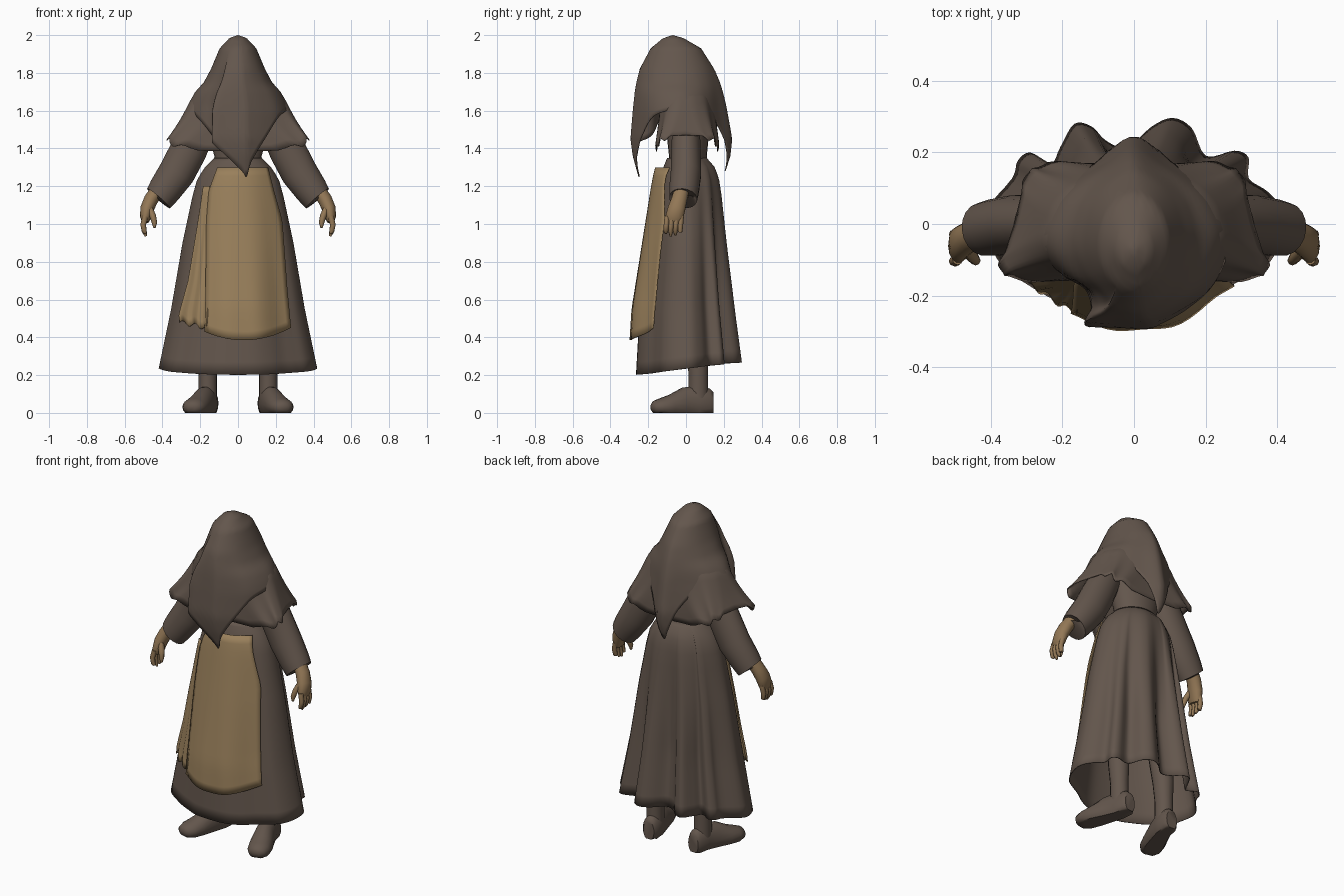
import bpy, bmesh, math
from mathutils import Vector

def material(name, rgb):
    m = bpy.data.materials.new(name)
    m.diffuse_color = (*rgb, 1)
    return m

CLOTH = material("dark brown cloth", (0.125, 0.093, 0.073))
LINEN = material("tan linen", (0.32, 0.215, 0.105))
SKIN = material("tan skin", (0.29, 0.185, 0.092))

def lerp_table(table, z):
    """Interpolate rows (z, a, b, ...) ordered from high z to low z."""
    if z >= table[0][0]:
        return table[0][1:]
    for p, q in zip(table, table[1:]):
        if z >= q[0]:
            f = (p[0] - z) / (p[0] - q[0])
            return [u + (v - u) * f for u, v in zip(p[1:], q[1:])]
    return table[-1][1:]

def spow(v, e):
    return math.copysign(abs(v) ** e, v)

def closed_curve(pts, steps):
    """Smooth closed curve through points of any dimension."""
    out, n = [], len(pts)
    for i in range(n):
        a, b, c, d = (pts[(i + k) % n] for k in (-1, 0, 1, 2))
        for s in range(steps):
            t = s / steps
            out.append([q + .5 * t * (r - p + t * (2 * p - 5 * q + 4 * r - w + t * (3 * (q - r) + w - p)))
                        for p, q, r, w in zip(a, b, c, d)])
    return out

def sheet(name, rows, mat, closed=True, cap=False, thick=0.0):
    """Skin rows of points, as a ring loft or as an open panel."""
    bm = bmesh.new()
    grid = [[bm.verts.new(p) for p in row] for row in rows]
    n = len(rows[0])
    for r in range(len(rows) - 1):
        for i in range(n if closed else n - 1):
            j = (i + 1) % n
            bm.faces.new((grid[r][i], grid[r + 1][i], grid[r + 1][j], grid[r][j]))
    if cap:
        bm.faces.new(grid[0])
        bm.faces.new(grid[-1])
    bmesh.ops.remove_doubles(bm, verts=bm.verts, dist=0.0004)
    if cap:
        bmesh.ops.recalc_face_normals(bm, faces=bm.faces)
    me = bpy.data.meshes.new(name)
    bm.to_mesh(me)
    bm.free()
    me.materials.append(mat)
    for p in me.polygons:
        p.use_smooth = True
    me.set_sharp_from_angle(angle=math.radians(50))
    ob = bpy.data.objects.new(name, me)
    bpy.context.collection.objects.link(ob)
    if thick:
        s = ob.modifiers.new("thickness", 'SOLIDIFY')
        s.thickness = thick
        s.offset = -1

def tube(name, path, mat, side=1, ref=(0, 1, 0), n=14):
    """Sweep an ellipse along (x, y, z, radius_a, radius_b) stations."""
    pts = [Vector(p[:3]) for p in path]
    rows = []
    for k, p in enumerate(path):
        d = (pts[min(k + 1, len(pts) - 1)] - pts[max(k - 1, 0)]).normalized()
        b = Vector(ref)
        b = (b - d * b.dot(d)).normalized()
        a = b.cross(d)
        ring = [pts[k] + a * (math.cos(math.tau * i / n) * p[3])
                + b * (math.sin(math.tau * i / n) * p[4]) for i in range(n)]
        rows.append([(v.x * side, v.y, max(v.z, 0.0)) for v in ring])
    sheet(name, rows, mat, cap=True)

# Skirt: z, half width, front depth, back depth, and the folded hem outline
SKIRT = [(1.35, .125, .10, .11), (1.30, .175, .12, .155), (1.24, .215, .135, .178),
         (1.15, .24, .15, .192), (0.90, .293, .19, .218), (0.55, .352, .245, .258),
         (0.20, .425, .265, .305)]
HEM = [(.42, .03), (.38, .09), (.325, .13), (.325, .19), (.285, .21), (.205, .195), (.165, .275),
       (.11, .305), (.05, .28), (-.02, .22), (-.08, .24), (-.12, .28), (-.17, .288), (-.21, .22),
       (-.235, .175), (-.295, .205), (-.33, .18), (-.345, .13), (-.42, .03), (-.40, -.06),
       (-.36, -.125), (-.30, -.165), (-.24, -.2), (-.17, -.23), (-.1, -.255), (0, -.262),
       (.1, -.255), (.18, -.225), (.25, -.18), (.31, -.15), (.37, -.115), (.41, -.05)]
hem_curve = closed_curve(HEM, 4)
rows = []
for r in range(23):
    u = (r / 22) ** 1.3
    row = []
    for x, y in hem_curve:
        nx, ny = x / .42, y / (.305 if y > 0 else .262)
        t = math.atan2(ny, nx)
        z = 1.35 + (.235 + .033 * math.sin(t) - 1.35) * u
        w, f, b = lerp_table(SKIRT, z)
        k = min(1, (1.36 - z) / .75)
        nx, ny = nx * k + math.cos(t) * (1 - k), ny * k + math.sin(t) * (1 - k)
        row.append((w * nx, (b if ny > 0 else f) * ny, z))
    rows.append(row)
sheet("skirt", rows, CLOTH, thick=.005)

# Apron panels: z, left x, right x
MAIN = [(1.30, -.11, .16), (1.18, -.155, .19), (1.02, -.168, .235), (.65, -.172, .262),
        (.38, -.178, .288)]
SIDE = [(1.2, -.185, -.15), (1.0, -.215, -.15), (.7, -.265, -.155), (.52, -.315, -.16),
        (.42, -.30, -.17)]
front = sorted([(x / .42, y / .262) for x, y in hem_curve if y < .02], reverse=True)

def apron(name, table, top, hem, gap, ripple):
    out = []
    for r in range(21):
        row = []
        for i in range(19):
            f = i / 18
            z = top + (hem(f) - top) * r / 20
            lo, hi = lerp_table(table, z)
            x = lo + (hi - lo) * f
            w, d, _ = lerp_table(SKIRT, z)
            nx = max(-.99, min(.99, x / (w + .015)))
            k = min(1, (1.36 - z) / .75)
            ny = lerp_table(front, nx)[0] * k - math.sqrt(1 - nx * nx) * (1 - k)
            y = (d + gap) * ny + ripple * (r / 20) ** 2 * math.sin(f * 17)
            row.append((x, y, z))
        out.append(row)
    sheet(name, out, LINEN, closed=False, thick=.005)

apron("apron", MAIN, 1.30, lambda f: .385 + .22 * (f - .45) ** 2, .043, .003)
apron("apron_side_fold", SIDE, 1.2, lambda f: .48 - .03 * f + .012 * math.sin(f * 14), .036, .008)

# Bodice under the cape
tube("bodice", [(0, .01, 1.22, .14, .10), (0, .01, 1.36, .125, .10), (0, .01, 1.55, .18, .12),
                (0, 0, 1.68, .16, .11), (0, -.03, 1.78, .06, .06)], CLOTH, n=24)

# Shoulder cape: z, half width, front depth, back depth
CAPE = [(1.78, .09, .10, .10), (1.73, .20, .12, .13), (1.67, .272, .135, .145),
        (1.55, .335, .145, .16), (1.44, .40, .158, .172), (1.36, .41, .165, .175)]
rows = []
for r in range(13):
    u = r / 12
    row = []
    for i in range(72):
        t = math.tau * i / 72
        c, s = math.cos(t), math.sin(t)
        hem = 1.395 + .065 * abs(c) ** 1.5 + .012 * math.cos(10 * t)
        z = 1.78 + (hem - 1.78) * u
        w, f, b = lerp_table(CAPE, z)
        e = .92 - .65 * u ** 1.6
        px, py = spow(c, e), spow(s, e)
        k = 1 + .03 * u * math.cos(10 * t)
        row.append((w * px * (1 - .12 * (py + 1)), (b if s > 0 else f) * py * k, z))
    rows.append(row)
sheet("shoulder_cape", rows, CLOTH, thick=.005)

# Hood draped over head and shoulders: z, half width, front y, back y
HOOD = [(2.0, 0, -.07, -.07), (1.985, .045, -.12, -.015), (1.93, .097, -.187, .08),
        (1.82, .143, -.245, .15), (1.75, .18, -.262, .18), (1.70, .225, -.27, .195),
        (1.65, .252, -.275, .208), (1.6, .27, -.28, .218), (1.45, .275, -.292, .245),
        (1.36, .275, -.28, .235), (1.25, .275, -.25, .2)]
# Draped hem outline: x, y, z, with a folded front left corner and two points
DRAPE = [(.27, 0, 1.62), (.23, .09, 1.64), (.165, .15, 1.59), (.085, .20, 1.48), (.03, .24, 1.34),
         (0, .25, 1.28), (-.03, .24, 1.34), (-.085, .20, 1.48), (-.165, .15, 1.59),
         (-.23, .09, 1.64), (-.27, 0, 1.62), (-.26, -.07, 1.6), (-.20, -.14, 1.55),
         (-.135, -.18, 1.47), (-.118, -.235, 1.44), (-.135, -.282, 1.43), (-.06, -.288, 1.36),
         (.02, -.292, 1.28), (.045, -.29, 1.25), (.07, -.28, 1.33), (.14, -.24, 1.45),
         (.21, -.185, 1.56), (.255, -.1, 1.6)]
drape = closed_curve(DRAPE, 4)
rows = []
for r in range(27):
    u = (r / 26) ** 1.4
    row = []
    for x, y, hem in drape:
        nx, ny = x / .27, (y + .02) / .27
        t = math.atan2(ny, nx)
        z = 2 + (hem - 2) * u
        w, f, b = lerp_table(HOOD, z)
        k = max(0, min(1, (1.92 - z) / .3))
        nx, ny = nx * k + math.cos(t) * (1 - k), ny * k + math.sin(t) * (1 - k)
        row.append((w * nx, (f + b) / 2 + (b - f) / 2 * ny, z))
    rows.append(row)
sheet("hood", rows, CLOTH, thick=.005)

# Head hidden inside the hood
tube("head", [(0, -.05, 1.68, .05, .05), (0, -.06, 1.74, .085, .10), (0, -.06, 1.82, .10, .12),
              (0, -.06, 1.90, .075, .09), (0, -.06, 1.94, .03, .04)], CLOTH)

for side, tag in ((-1, "left"), (1, "right")):
    # Sleeve with a wide cuff
    tube(tag + "_sleeve", [(.15, 0, 1.60, .07, .065), (.21, 0, 1.50, .09, .075),
                           (.262, 0, 1.39, .098, .078), (.325, 0, 1.27, .097, .082),
                           (.388, -.01, 1.18, .088, .08), (.42, -.015, 1.135, .08, .075),
                           (.418, -.015, 1.145, .05, .05)], CLOTH, side, n=18)
    # Hand: wrist, palm, fingers and thumb
    tube(tag + "_hand", [(.42, -.02, 1.19, .036, .04), (.46, -.035, 1.13, .038, .042),
                         (.482, -.05, 1.08, .036, .047), (.49, -.062, 1.035, .029, .048),
                         (.49, -.066, 1.01, .018, .04)], SKIN, side)
    for k in range(4):
        y, tip = -.1 + .025 * k, (.95, .935, .942, .96)[k]
        tube(f"{tag}_finger_{k + 1}", [(.492, y, 1.04, .015, .014), (.502, y - .004, .995, .015, .014),
                                       (.496, y - .006, .96, .013, .012),
                                       (.487, y - .006, tip, .006, .006)], SKIN, side, n=8)
    tube(tag + "_thumb", [(.47, -.07, 1.085, .018, .018), (.45, -.092, 1.04, .017, .017),
                          (.442, -.102, 1.005, .014, .014), (.442, -.104, .98, .006, .006)],
         SKIN, side, n=8)
    # Leg and shoe, toes turned out
    tube(tag + "_leg", [(.16, .065, .08, .05, .055), (.16, .065, .20, .05, .052),
                        (.16, .06, .32, .058, .06), (.14, .04, .60, .07, .07)], CLOTH, side)
    tube(tag + "_shoe", [(.150, .145, .05, .035, .06), (.151, .125, .05, .048, .08),
                         (.160, .06, .05, .053, .095), (.185, -.01, .045, .058, .09),
                         (.213, -.08, .035, .066, .062), (.234, -.135, .03, .064, .047),
                         (.244, -.17, .028, .047, .035), (.247, -.184, .026, .02, .016)],
         CLOTH, side, ref=(0, 0, 1), n=18)
